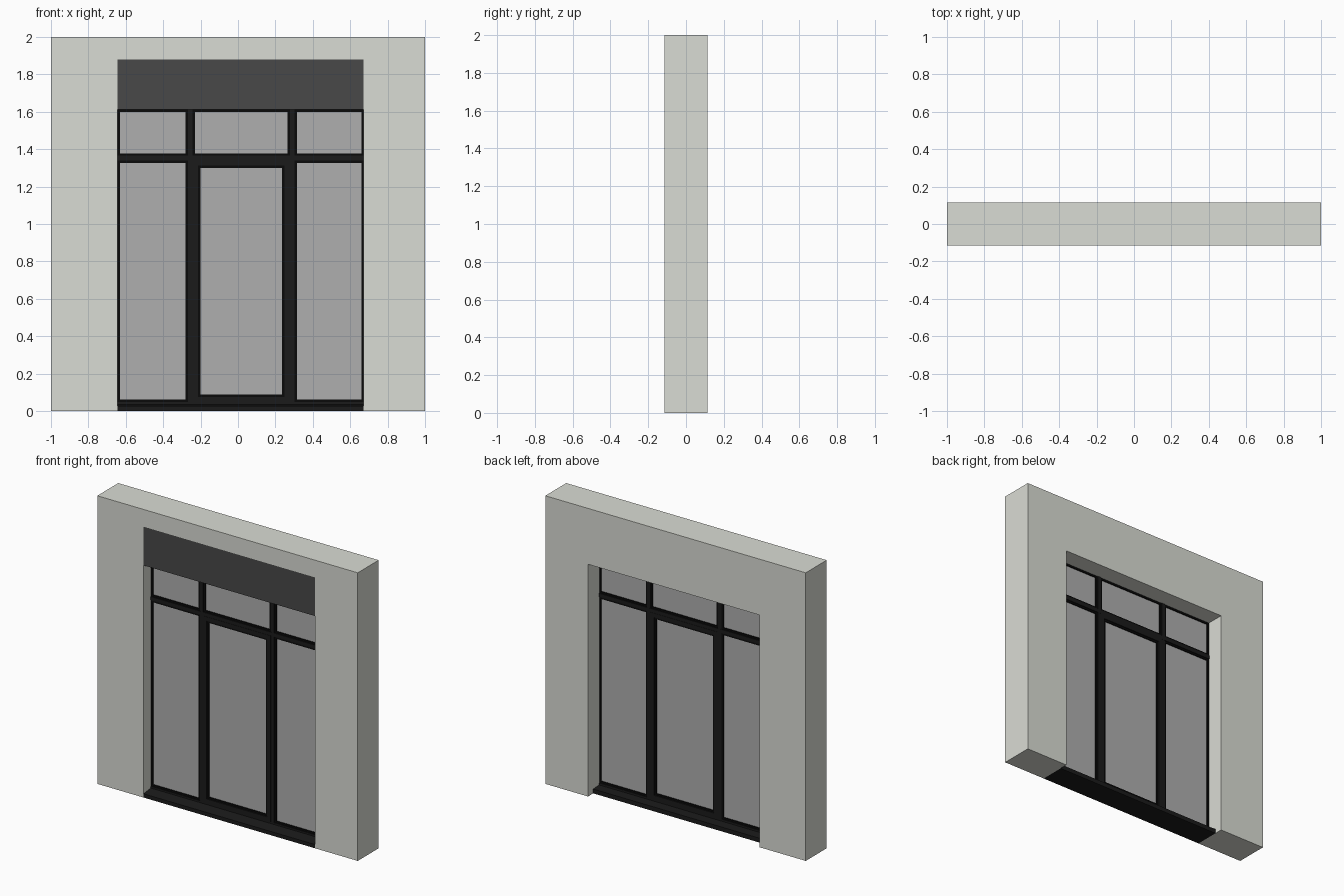
import bpy, bmesh

if "Cube" in bpy.data.objects:
    bpy.data.objects.remove(bpy.data.objects["Cube"])

L, R, TOP = -0.645, 0.672, 1.612      # opening limits
FRONT, BACK = -0.115, 0.115           # wall faces


def mat(name, rgb):
    m = bpy.data.materials.new(name)
    m.diffuse_color = (*rgb, 1)
    m.use_nodes = True
    m.node_tree.nodes["Principled BSDF"].inputs["Base Color"].default_value = m.diffuse_color
    return m


WALL = mat("plaster", (0.70, 0.715, 0.66))
PANEL = mat("dark_grey", (0.065, 0.065, 0.065))
FRAME = mat("frame_black", (0.011, 0.011, 0.011))
BEAD = mat("bead_black", (0.003, 0.003, 0.003))
GLASS = mat("glass_grey", (0.43, 0.43, 0.43))


def finish(name, bm, material):
    bmesh.ops.recalc_face_normals(bm, faces=bm.faces)
    me = bpy.data.meshes.new(name)
    bm.to_mesh(me)
    bm.free()
    ob = bpy.data.objects.new(name, me)
    bpy.context.collection.objects.link(ob)
    if material:
        me.materials.append(material)
    return ob


def extrude(name, pts, vec, material):
    """Extrude a closed outline of 3D points along vec."""
    bm = bmesh.new()
    face = bm.faces.new([bm.verts.new(p) for p in pts])
    new = bmesh.ops.extrude_face_region(bm, geom=[face])["geom"]
    bmesh.ops.translate(bm, vec=vec, verts=[v for v in new if isinstance(v, bmesh.types.BMVert)])
    return finish(name, bm, material)


def box(name, x0, x1, y0, y1, z0, z1, material):
    pts = [(x0, y0, z0), (x1, y0, z0), (x1, y0, z1), (x0, y0, z1)]
    return extrude(name, pts, (0, y1 - y0, 0), material)


def ring(name, x0, x1, z0, z1, w, y0, y1, material):
    """Mitred rectangular frame of width w."""
    bm = bmesh.new()
    loops = []
    for y, d in ((y0, 0), (y0, w), (y1, w), (y1, 0)):
        loops.append([bm.verts.new(p) for p in (
            (x0 + d, y, z0 + d), (x1 - d, y, z0 + d), (x1 - d, y, z1 - d), (x0 + d, y, z1 - d))])
    for a, b in zip(loops, loops[1:] + loops[:1]):
        for i in range(4):
            j = (i + 1) % 4
            bm.faces.new((a[i], a[j], b[j], b[i]))
    return finish(name, bm, material)


# Wall with door opening, and a front pocket for the shutter box
outline = [(-1, 0), (L, 0), (L, TOP), (R, TOP), (R, 0), (1, 0), (1, 2), (-1, 2)]
wall = extrude("wall", [(x, FRONT, z) for x, z in outline], (0, BACK - FRONT, 0), WALL)
pocket = box("pocket_cutter", L, R, FRONT - 0.1, -0.045, TOP - 0.1, 1.88, None)
pocket.hide_render = True
cut = wall.modifiers.new("pocket", "BOOLEAN")
cut.object = pocket
cut.solver = "EXACT"
bpy.context.view_layer.objects.active = wall
bpy.ops.object.modifier_apply(modifier=cut.name)
bpy.data.objects.remove(pocket)
box("shutter_box", L, R, FRONT, -0.045, TOP, 1.88, PANEL)

# Sill, gently sloped towards the front
sill = [(FRONT, 0), (0.058, 0), (0.058, 0.03), (-0.035, 0.036), (FRONT, 0.026)]
extrude("sill", [(L, y, z) for y, z in sill], (R - L, 0, 0), FRAME)

# Fixed frame bars
Y0, Y1 = -0.036, -0.006
box("bottom_rail", L, R, Y0, Y1, 0.03, 0.048, FRAME)
box("transom", L, R, Y0 - 0.001, Y1 + 0.001, 1.34, 1.365, FRAME)
for side, x0, x1 in (("left", -0.267, -0.242), ("right", 0.277, 0.303)):
    box(side + "_mullion", x0, x1, Y0, Y1, 0.03, TOP, FRAME)

# Door leaf
ring("door_leaf", -0.242, 0.277, 0.048, 1.34, 0.028, Y0 - 0.003, Y1 + 0.003, FRAME)

# Panes with their glazing beads: x0, x1, z0, z1
panes = {
    "left_side": (L, -0.267, 0.048, 1.34),
    "right_side": (0.303, R, 0.048, 1.34),
    "door": (-0.214, 0.249, 0.076, 1.312),
    "left_top": (L, -0.267, 1.365, TOP),
    "middle_top": (-0.242, 0.277, 1.365, TOP),
    "right_top": (0.303, R, 1.365, TOP),
}
for name, (x0, x1, z0, z1) in panes.items():
    ring(name + "_bead", x0, x1, z0, z1, 0.013, Y0 + 0.004, Y1 - 0.004, BEAD)
    box(name + "_glass", x0 + 0.006, x1 - 0.006, -0.025, -0.017, z0 + 0.006, z1 - 0.006, GLASS)
